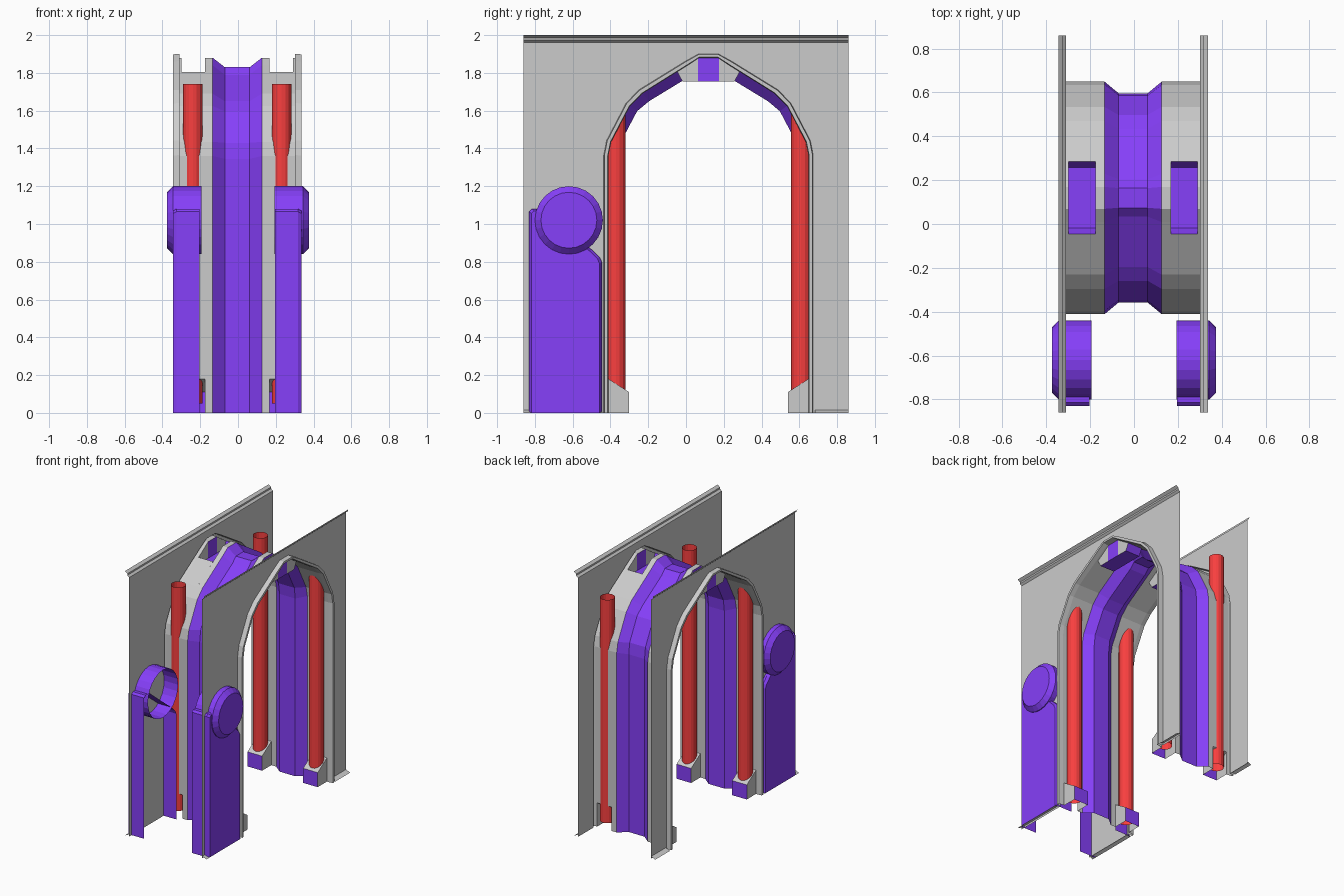
import bpy, bmesh, math

if "Cube" in bpy.data.objects:
    bpy.data.objects.remove(bpy.data.objects["Cube"])


def material(name, color):
    m = bpy.data.materials.new(name)
    m.diffuse_color = color
    m.use_nodes = True
    m.node_tree.nodes["Principled BSDF"].inputs["Base Color"].default_value = m.diffuse_color
    return m


BLUE = material("blue", (0.24, 0.05, 0.95, 1))
RED = material("red", (0.95, 0.05, 0.05, 1))
OX, CY = -0.004, 0.119          # mirror centre in x, arch centre in y


def build(name, rows=(), polys=(), mat=None, y=0.0, mirror="X", ox=OX):
    """Quads between successive rows of points, plus single polygons."""
    bm = bmesh.new()
    for a, b in zip(rows, rows[1:]):
        va, vb = [bm.verts.new(p) for p in a], [bm.verts.new(p) for p in b]
        for i in range(len(a) - 1):
            bm.faces.new((va[i], va[i + 1], vb[i + 1], vb[i]))
    for p in polys:
        bm.faces.new([bm.verts.new(q) for q in p])
    bmesh.ops.remove_doubles(bm, verts=bm.verts, dist=0.0005)
    bmesh.ops.recalc_face_normals(bm, faces=bm.faces)
    me = bpy.data.meshes.new(name)
    bm.to_mesh(me)
    bm.free()
    ob = bpy.data.objects.new(name, me)
    bpy.context.collection.objects.link(ob)
    ob.location = (ox, y, 0)
    if mat:
        me.materials.append(mat)
    if mirror:
        mod = ob.modifiers.new("mirror", "MIRROR")
        mod.use_axis = ("X" in mirror, "Y" in mirror, False)
        mod.use_mirror_merge = False
    return ob


def full(half):
    return half + [(-d, z) for d, z in reversed(half)]


def at(x, path):
    return [(x, d, z) for d, z in path]


def blend(a, b, t):
    return [(p[0] + (q[0] - p[0]) * t, p[1] + (q[1] - p[1]) * t) for p, q in zip(a, b)]


# Half arch curves: distance from the arch centre, height
RIM = full([(.565, 0), (.565, 1.366), (.55, 1.445), (.445, 1.647), (.375, 1.72), (.125, 1.873), (.052, 1.91)])
half_lining = [(.53, 0), (.53, 1.36), (.515, 1.435), (.415, 1.625), (.35, 1.69), (.11, 1.84), (.05, 1.88)]
LINING = full(half_lining)
RIB = full([(.477, 0), (.477, 1.345), (.466, 1.43), (.378, 1.597), (.315, 1.65), (.085, 1.79), (.045, 1.83)])
WX, RX = 0.306, 0.341           # wall plane and outermost trim plane
X0, X1 = 0.172, 0.294           # width of lamp housings and sockets

# Side walls with arch opening
rim_y = [(WX, d + CY, z) for d, z in RIM]
build("side_wall", polys=[[(WX, -.86, .0), (WX, -.86, 1.96), (WX, .86, 1.96), (WX, .86, 0)] + rim_y])

# Flared trim along the top of each wall, small skirting lip at the bottom
trim = [(WX, 1.96), (.321, 1.973), (.321, 1.985), (RX, 2.0)]
build("top_trim", [[(x, -.86, z) for x, z in trim], [(x, .86, z) for x, z in trim]])
build("skirting", polys=[[(WX, a, .015), (RX, a, 0), (RX, b, 0), (WX, b, .015)]
                         for a, b in ((-.86, -.446), (.684, .86))])

# Raised rim around the arch
build("arch_rim", [at(WX, RIM), at(WX, blend(LINING, RIM, .7)), at(RX, blend(LINING, RIM, .6)),
                   at(RX, blend(LINING, RIM, .1)), at(WX, LINING)], y=CY)

# Arch lining, left open where the sockets and lamp housings sit
build("arch_lining_edge", [at(X1, LINING), at(WX, LINING)], y=CY)
build("arch_lining_inner", [at(.13, LINING), at(X0, LINING)], y=CY)
HOLE = (.165, 1.806)
panel = [(.53, .18)] + half_lining[1:5] + [HOLE]
build("arch_lining_panel", [at(X0, panel), at(X1, panel)], y=CY, mirror="XY")

# Blue recessed rib through the middle of the arch
build("centre_rib", [at(-.13, LINING), at(-.066, RIB), at(.066, RIB), at(.13, LINING)],
      mat=BLUE, y=CY, mirror="")

# Lamp housings in the crown
floor = [HOLE, (.138, 1.755), (-.138, 1.755), (-HOLE[0], HOLE[1])]
build("lamp_housing_floor", [at(X0, floor), at(X1, floor)], mat=BLUE, y=CY)
cheek = [HOLE, (.11, 1.84), (.055, 1.877), (.055, 1.755), (.138, 1.755)]
stripe = [(.055, 1.755), (.055, 1.877), (.05, 1.88), (-.05, 1.88), (-.055, 1.877), (-.055, 1.755)]
build("lamp_housing_cheek", polys=[at(X0, cheek), at(X1, cheek)], y=CY, mirror="XY")
build("lamp_housing_stripe", polys=[at(X0, stripe), at(X1, stripe)], mat=BLUE, y=CY)

# Sockets at the foot of each tube
side = [(.53, 0), (.42, 0), (.42, .11), (.53, .18)]
build("socket", [at(X0, side[2:]), at(X1, side[2:])], [at(X0, side), at(X1, side)], y=CY, mirror="XY")
build("socket_front", [at(X0, side[1:3]), at(X1, side[1:3])], mat=BLUE, y=CY, mirror="XY")


def ring(n, r, place):
    return [place(r * math.cos(2 * math.pi * i / n), r * math.sin(2 * math.pi * i / n)) for i in range(n + 1)]


# Red light tubes half sunk into the lining
build("light_tube", [ring(16, .052, lambda a, b: (.235 + a, .49 + b, z)) for z in (.05, 1.74)],
      mat=RED, y=CY, mirror="XY")

# Round drums on the front of each wall, open on the inside
drum = [ring(24, r, lambda a, b: (x, a - .62, b + 1.02)) for x, r in ((.194, .18), (.343, .18), (.375, .148))]
build("drum", drum, [drum[-1][:-1]], mat=BLUE, ox=0)

# Column casing under each drum: bevelled outer face, open inside
case = [(-.83, 0), (-.83, 1.065), (-.815, 1.08), (-.77, 1.08), (-.5, .865), (-.458, .825), (-.446, .80), (-.446, 0)]
inset = [(-.637 + (y + .637) * .94, max(0, z - .01) if z else 0) for y, z in case]
build("column_casing", [at(.2, case), at(.322, case), at(RX, inset)], [at(RX, inset)], mat=BLUE)
